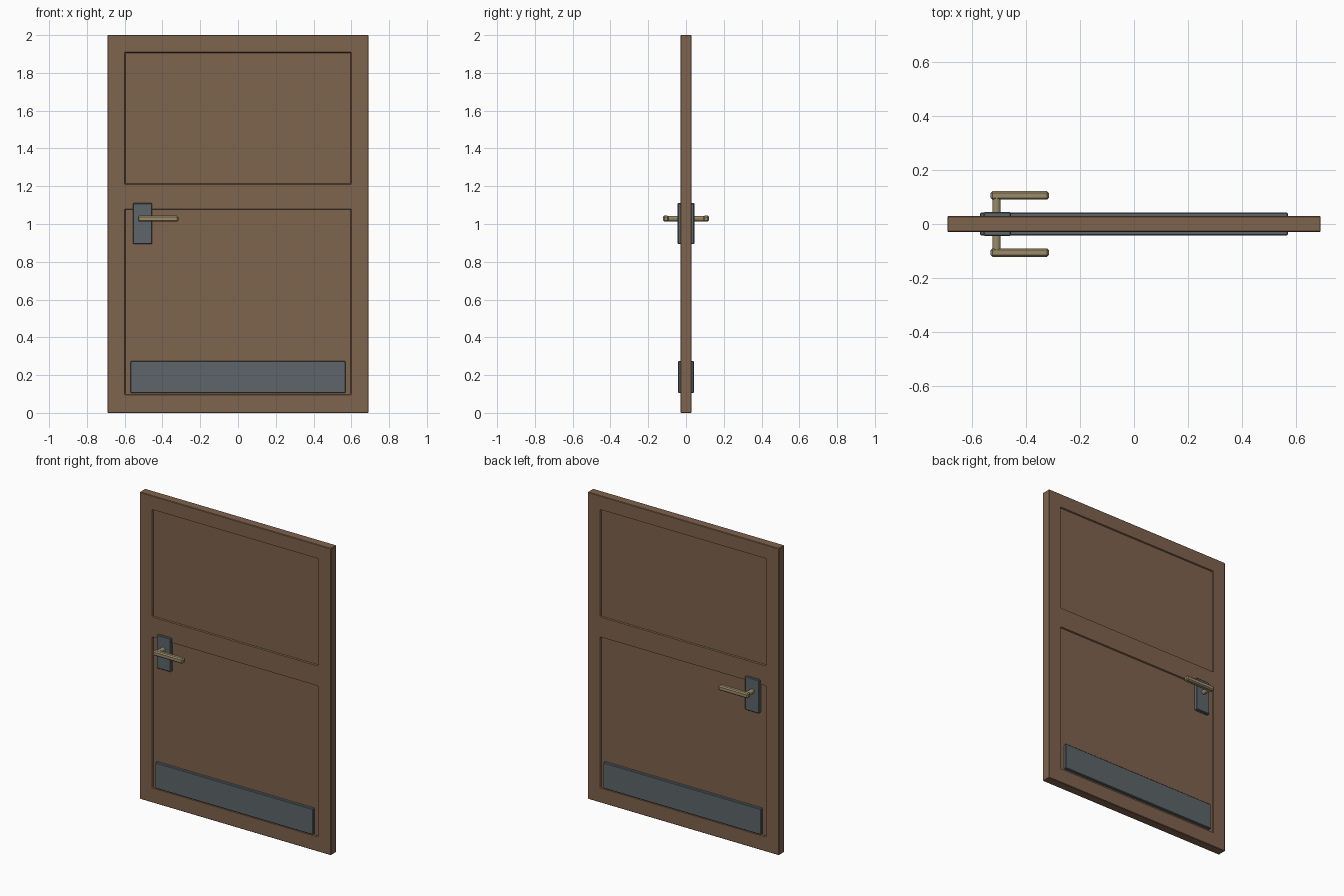
import bpy, bmesh, math
from mathutils import Matrix, Vector

if "Cube" in bpy.data.objects:
    bpy.data.objects.remove(bpy.data.objects["Cube"])


def material(name, rgb):
    m = bpy.data.materials.new(name)
    m.diffuse_color = (*rgb, 1)
    m.use_nodes = True
    m.node_tree.nodes["Principled BSDF"].inputs["Base Color"].default_value = m.diffuse_color
    return m


WOOD = material("wood", (0.21, 0.125, 0.075))
STEEL = material("steel", (0.11, 0.13, 0.14))
BRASS = material("brass", (0.33, 0.26, 0.14))


def finish(name, bm, mat, bevel=0.0):
    bmesh.ops.recalc_face_normals(bm, faces=bm.faces)
    me = bpy.data.meshes.new(name)
    bm.to_mesh(me)
    bm.free()
    me.materials.append(mat)
    ob = bpy.data.objects.new(name, me)
    bpy.context.collection.objects.link(ob)
    if bevel:
        mod = ob.modifiers.new("bevel", 'BEVEL')
        mod.width = bevel
        mod.segments = 1
        mod.limit_method = 'ANGLE'
        mod.angle_limit = math.radians(80)
    return ob


def box(name, lo, hi, mat, bevel):
    lo, hi = Vector(lo), Vector(hi)
    bm = bmesh.new()
    bmesh.ops.create_cube(bm, size=1, matrix=Matrix.Translation((lo + hi) / 2)
                          @ Matrix.Diagonal((*(hi - lo), 1)))
    return finish(name, bm, mat, bevel)


# Door leaf: a gridded sheet extruded to thickness, with inset panels
T = 0.029
xs = [-0.69, -0.6, 0.6, 0.69]
zs = [0, 0.095, 1.08, 1.21, 1.91, 2]
bm = bmesh.new()
grid = [[bm.verts.new((x, -T, z)) for x in xs] for z in zs]
for j in range(len(zs) - 1):
    for i in range(len(xs) - 1):
        bm.faces.new((grid[j][i], grid[j][i + 1], grid[j + 1][i + 1], grid[j + 1][i]))
new = bmesh.ops.extrude_face_region(bm, geom=bm.faces[:], use_keep_orig=True)
bmesh.ops.translate(bm, vec=(0, 2 * T, 0),
                    verts=[g for g in new["geom"] if isinstance(g, bmesh.types.BMVert)])
bmesh.ops.recalc_face_normals(bm, faces=bm.faces)
panels = [f for f in bm.faces if abs(f.normal.y) > 0.9
          and abs(f.calc_center_median().x) < 0.1 and f.calc_area() > 0.5]
bmesh.ops.inset_individual(bm, faces=panels, thickness=0.005, depth=-0.008)
finish("door_leaf", bm, WOOD, 0.003)

# Hardware on both faces
for side, s in (("front", -1), ("back", 1)):
    def part(name, x, y, z, mat, bevel):
        ya, yb = sorted((s * y[0], s * y[1]))
        box(side + "_" + name, (x[0], ya, z[0]), (x[1], yb, z[1]), mat, bevel)

    part("kick_plate", (-0.57, 0.57), (0.02, 0.042), (0.105, 0.275), STEEL, 0.004)
    part("handle_plate", (-0.556, -0.455), (0.02, 0.044), (0.893, 1.111), STEEL, 0.004)
    part("handle_lever", (-0.53, -0.315), (0.09, 0.122), (1.012, 1.044), BRASS, 0.007)

    # Round handle stem
    bm = bmesh.new()
    bmesh.ops.create_cone(bm, cap_ends=True, segments=12, radius1=0.015, radius2=0.015,
                          depth=0.065, matrix=Matrix.Translation((-0.508, s * 0.07, 1.028))
                          @ Matrix.Rotation(math.pi / 2, 4, 'X'))
    finish(side + "_handle_stem", bm, BRASS)
